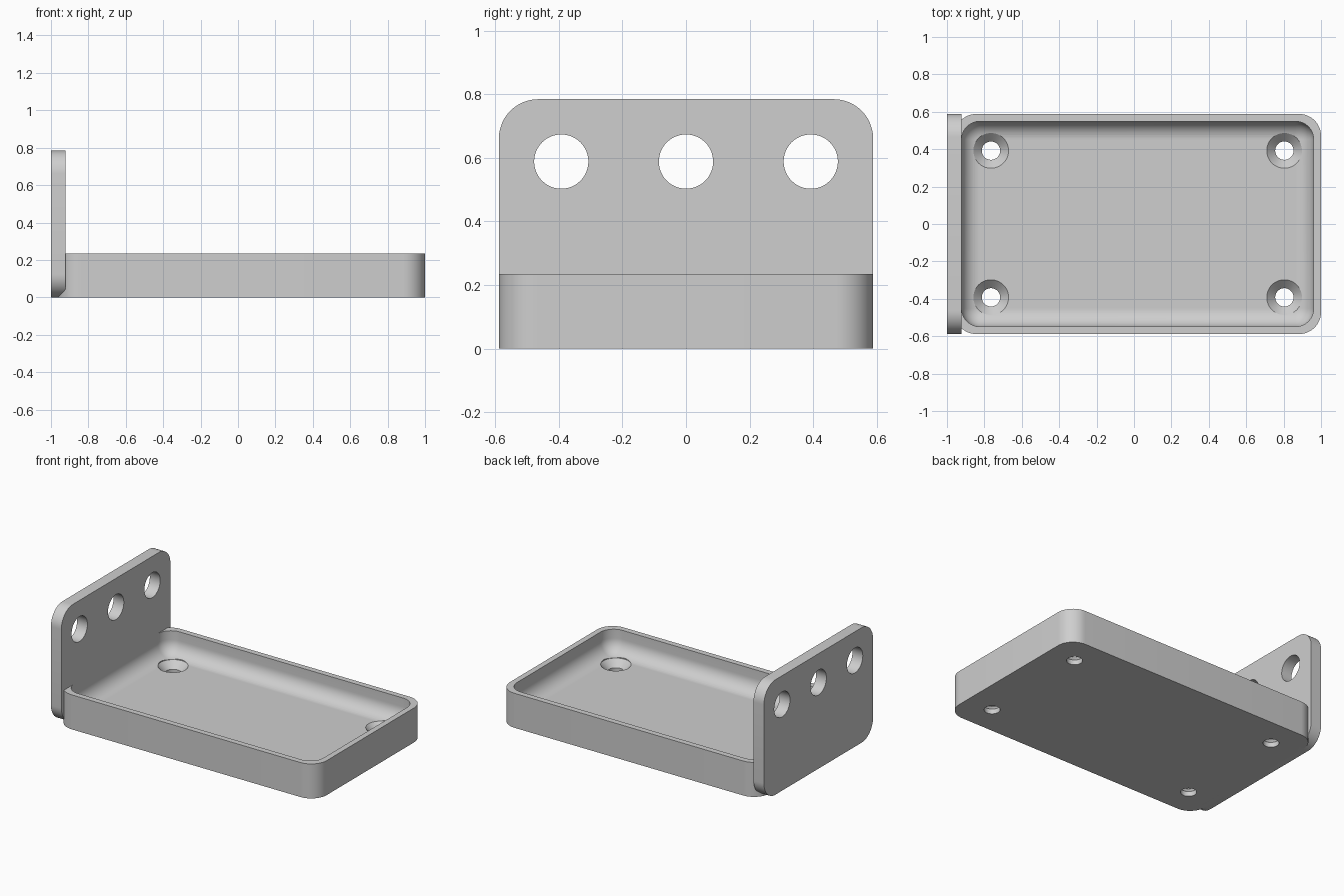
import bpy, bmesh
from math import sin, cos, pi, radians

cube = bpy.data.objects.get("Cube")
if cube:
    bpy.data.objects.remove(cube, do_unlink=True)

grey = bpy.data.materials.new("plain grey")
grey.use_nodes = True
colour = (0.62, 0.62, 0.62, 1)
grey.diffuse_color = colour
grey.node_tree.nodes["Principled BSDF"].inputs["Base Color"].default_value = colour

MM = 1 / 51  # the part is 102 millimetres long


def rounded_rect(u0, u1, v0, v1, r, steps=12):
    """Counter-clockwise outline with four round corners."""
    corners = [(u1 - r, v1 - r), (u0 + r, v1 - r), (u0 + r, v0 + r), (u1 - r, v0 + r)]
    points = []
    for quarter, (cu, cv) in enumerate(corners):
        for i in range(steps + 1):
            a = (quarter + i / steps) * pi / 2
            points.append((cu + r * cos(a), cv + r * sin(a)))
    return points


def circle(u, v, r, sides=48):
    return [(u + r * cos(2 * pi * i / sides), v + r * sin(2 * pi * i / sides))
            for i in range(sides)]


def loft(bm, rings):
    """Skin a stack of equal rings and cap both ends."""
    loops = [[bm.verts.new(p) for p in ring] for ring in rings]
    n = len(loops[0])
    for a, b in zip(loops, loops[1:]):
        for i in range(n):
            j = (i + 1) % n
            bm.faces.new((a[i], a[j], b[j], b[i]))
    bm.faces.new(loops[0][::-1])
    bm.faces.new(loops[-1])


def make(name, stacks):
    bm = bmesh.new()
    for rings in stacks:
        loft(bm, rings)
    bmesh.ops.recalc_face_normals(bm, faces=bm.faces)
    mesh = bpy.data.meshes.new(name)
    bm.to_mesh(mesh)
    bm.free()
    mesh.materials.append(grey)
    obj = bpy.data.objects.new(name, mesh)
    bpy.context.collection.objects.link(obj)
    return obj


def flat(points, z):
    return [(u, v, z) for u, v in points]


def upright(points, x):
    return [(x, u, v) for u, v in points]


def cut_and_smooth(obj, cutter):
    mod = obj.modifiers.new("holes", "BOOLEAN")
    mod.operation = "DIFFERENCE"
    mod.solver = "EXACT"
    mod.object = cutter
    bpy.ops.object.select_all(action="DESELECT")
    obj.select_set(True)
    bpy.context.view_layer.objects.active = obj
    bpy.ops.object.modifier_apply(modifier=mod.name)
    bpy.data.objects.remove(cutter, do_unlink=True)
    bpy.ops.object.shade_smooth_by_angle(angle=radians(30))


# Tray: outer wall, rim, inner wall, hollow fillet and floor
left, right, half = -49 * MM, 51 * MM, 30 * MM
height, wall, floor = 12 * MM, 2 * MM, 4 * MM
outer_r, inner_r, fillet = 6 * MM, 5 * MM, 4.9 * MM


def tray_ring(inset, r, z):
    return flat(rounded_rect(left + inset, right - inset,
                             -half + inset, half - inset, r), z)


rings = [tray_ring(0, outer_r, 0), tray_ring(0, outer_r, height),
         tray_ring(wall, inner_r, height)]
for i in range(13):
    a = i / 12 * pi / 2
    step = fillet * (1 - cos(a))
    rings.append(tray_ring(wall + step, inner_r - step, floor + fillet * (1 - sin(a))))
tray = make("tray", [rings])

# Countersunk screw holes in the tray floor
hole_r, head_r = 2.5 * MM, 4.8 * MM
screws = []
for x in (-39 * MM, 41 * MM):
    for y in (-20 * MM, 20 * MM):
        profile = [(hole_r, -0.1), (hole_r, floor - (head_r - hole_r)),
                   (head_r, floor), (head_r, 0.4)]
        screws.append([flat(circle(x, y, r), z) for r, z in profile])
cut_and_smooth(tray, make("screw_cutter", screws))

# Upright end plate with three round holes
outline = rounded_rect(-half, half, 0, 40 * MM, 6.3 * MM)
plate = make("end_plate", [[upright(outline, -1), upright(outline, -47 * MM)]])
bores = [[upright(circle(y * MM, 30 * MM, 4.35 * MM), x) for x in (-1.1, -0.8)]
         for y in (-20, 0, 20)]
cut_and_smooth(plate, make("bore_cutter", bores))
